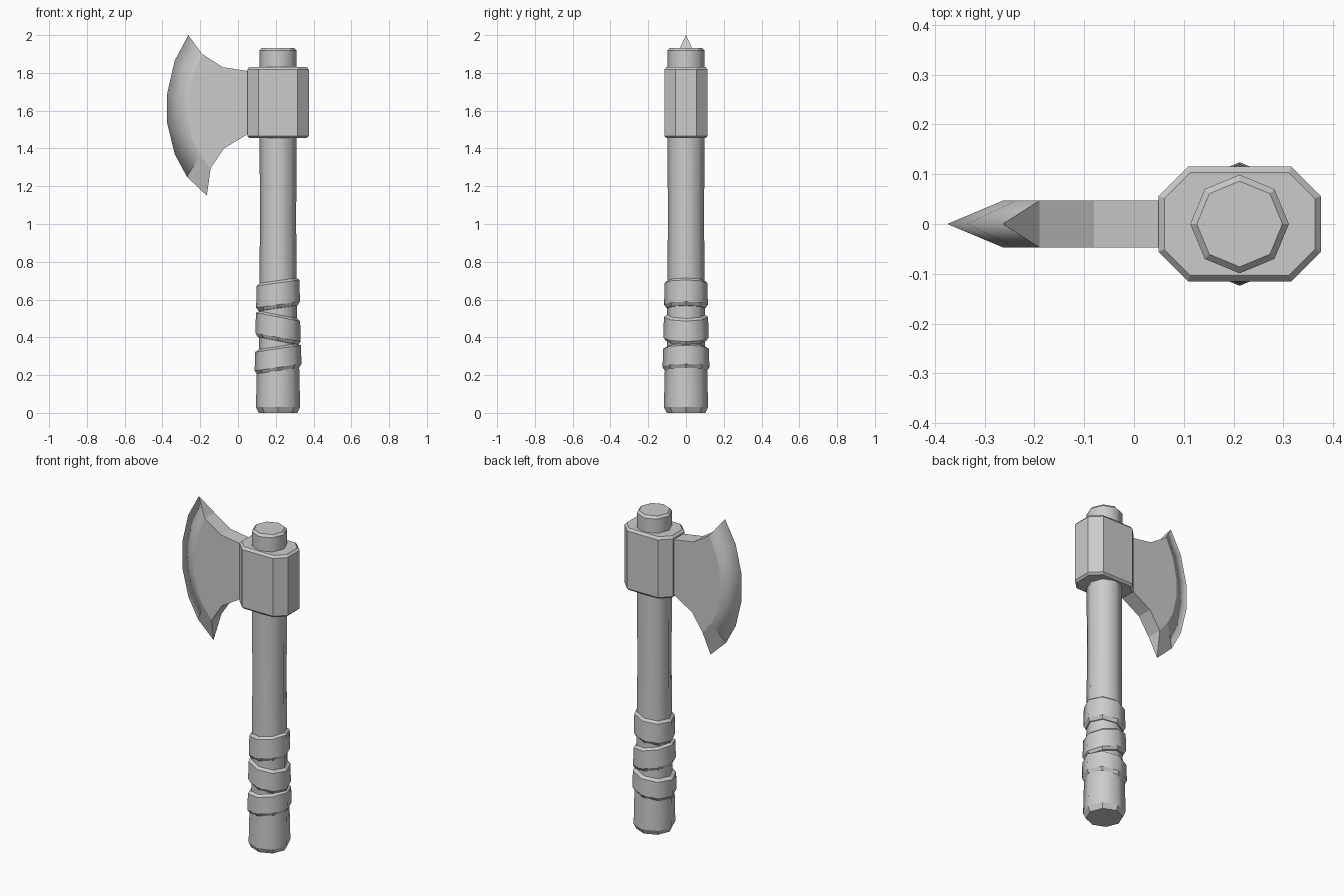
import bpy, bmesh, math

cube = bpy.data.objects.get("Cube")
if cube:
    bpy.data.objects.remove(cube, do_unlink=True)

AXIS_X = 0.212  # centre line of the handle

grey = bpy.data.materials.new("plain grey")
grey.use_nodes = True
colour = (0.6, 0.6, 0.6, 1)
grey.diffuse_color = colour
grey.node_tree.nodes["Principled BSDF"].inputs["Base Color"].default_value = colour


def finish(name, bm):
    bmesh.ops.recalc_face_normals(bm, faces=bm.faces)
    mesh = bpy.data.meshes.new(name)
    bm.to_mesh(mesh)
    bm.free()
    mesh.materials.append(grey)
    obj = bpy.data.objects.new(name, mesh)
    bpy.context.collection.objects.link(obj)
    return obj


def loft(name, loops):
    """Skin a stack of closed loops and cap both ends."""
    bm = bmesh.new()
    rings = [[bm.verts.new(p) for p in loop] for loop in loops]
    n = len(rings[0])
    for low, high in zip(rings, rings[1:]):
        for i in range(n):
            j = (i + 1) % n
            bm.faces.new((low[i], low[j], high[j], high[i]))
    bm.faces.new(rings[0])
    bm.faces.new(rings[-1])
    return finish(name, bm)


def turned(name, profile, slope=0):
    """Eight-sided turned part from (radius, height) pairs, optionally slanted."""
    loops = []
    for r, z in profile:
        ring = [(r * math.cos(k * math.pi / 4), r * math.sin(k * math.pi / 4)) for k in range(8)]
        loops.append([(AXIS_X + x, y, z + slope * x) for x, y in ring])
    obj = loft(name, loops)
    for face in obj.data.polygons:
        face.use_smooth = abs(face.normal.z) < 0.3
    return obj


# Handle
turned("handle_shaft", [(0.103, 0.15), (0.098, 0.72), (0.096, 1.0), (0.099, 1.918),
                        (0.086, 1.932)])
turned("handle_base", [(0.102, 0), (0.117, 0.03), (0.112, 0.24), (0.1, 0.25)])

# Slanted grip bands
for name, bottom, top, radius, slope in (
        ("lower_grip_band", 0.233, 0.35, 0.124, 0.15),
        ("middle_grip_band", 0.392, 0.518, 0.12, -0.19),
        ("upper_grip_band", 0.565, 0.698, 0.116, 0.14)):
    turned(name, [(0.096, bottom - 0.012), (radius - 0.012, bottom - 0.01), (radius, bottom + 0.008),
                  (radius - 0.003, top - 0.01), (0.096, top + 0.004)], slope)


# Head block with chamfered corners and rims
def block_loop(inset, z):
    hx, hy, c = 0.163 - inset, 0.115 - inset, 0.059 - inset * 0.6
    corner = [(hx, hy - c), (hx - c, hy)]
    half = corner + [(-x, y) for x, y in reversed(corner)]
    return [(AXIS_X + x, y, z) for x, y in half + [(-x, -y) for x, y in half]]


loft("head_block", [block_loop(0.012, 1.455), block_loop(0, 1.467),
                    block_loop(0, 1.818), block_loop(0.012, 1.832)])

# Blade: flat cheeks between two ridges, ground down to a sharp edge
edge = [(-0.263, 2.0), (-0.335, 1.865), (-0.375, 1.69), (-0.375, 1.535),
        (-0.335, 1.37), (-0.27, 1.25), (-0.165, 1.15)]
ridge = [(-0.19, 1.90), (-0.237, 1.79), (-0.263, 1.67), (-0.263, 1.55),
         (-0.24, 1.445), (-0.2, 1.365), (-0.145, 1.295)]
neck = [(-0.075, 1.40), (0.05, 1.475), (0.1, 1.5), (0.1, 1.805), (0.05, 1.81), (-0.08, 1.83)]
thick = 0.047

bm = bmesh.new()
edge_verts = [bm.verts.new((x, 0, z)) for x, z in edge]
sides = [[bm.verts.new((x, y, z)) for x, z in ridge + neck] for y in (-thick, thick)]
count, last = len(sides[0]), len(ridge) - 1
for side in sides:
    bm.faces.new(side)
    for i in range(last):
        bm.faces.new((edge_verts[i], edge_verts[i + 1], side[i + 1], side[i]))
for i in range(last, count):
    j = (i + 1) % count
    bm.faces.new((sides[0][i], sides[0][j], sides[1][j], sides[1][i]))
for i in (0, last):
    bm.faces.new((edge_verts[i], sides[0][i], sides[1][i]))
blade = finish("axe_blade", bm)

# Smooth the ground bevels only, keeping cheeks flat
for face in blade.data.polygons:
    face.use_smooth = len(face.vertices) == 4 and face.center.x < -0.2
